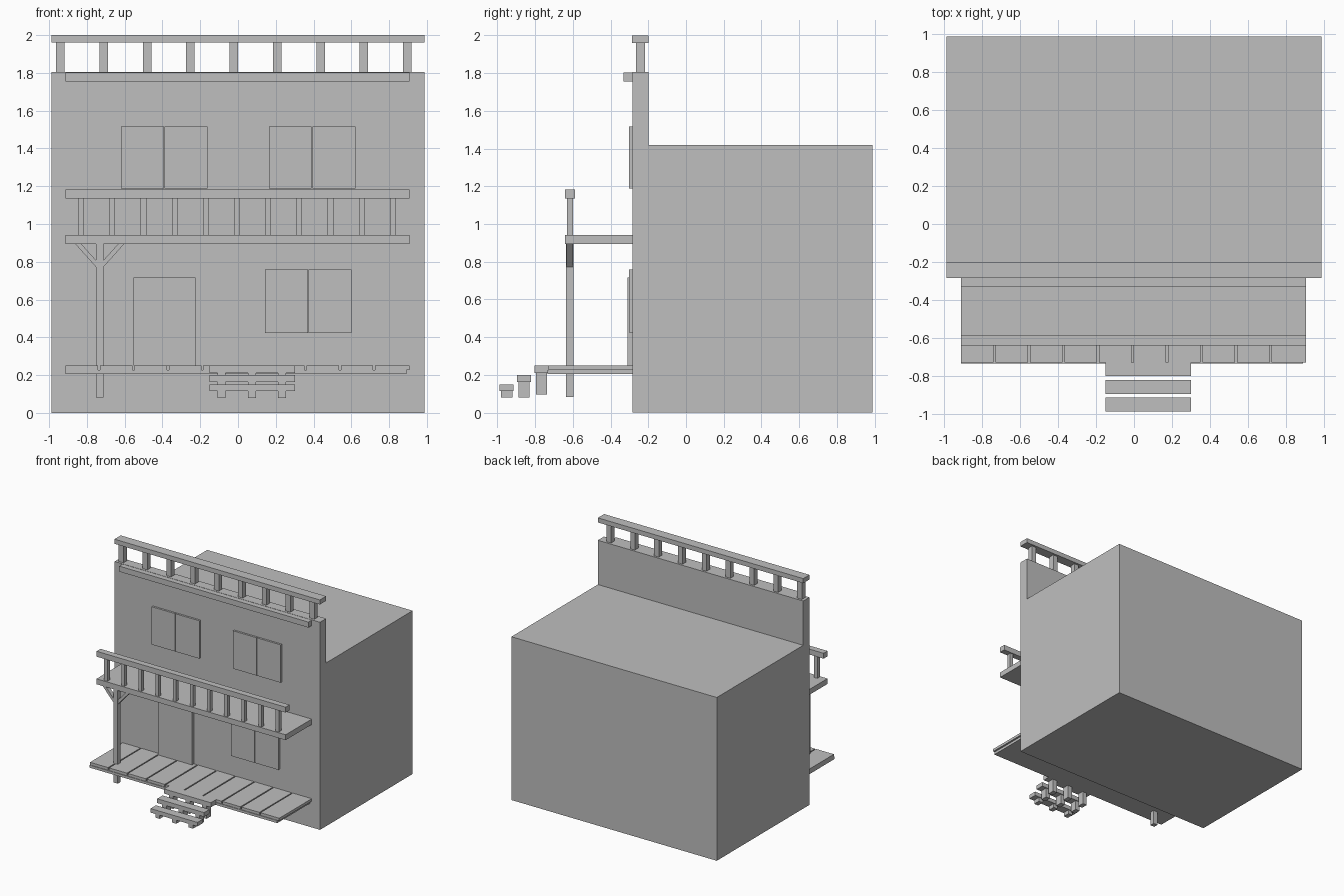
import bpy
from mathutils import Vector

cube = bpy.data.objects.get("Cube")
if cube:
    bpy.data.objects.remove(cube, do_unlink=True)

grey = bpy.data.materials.new("plain_grey")
grey.use_nodes = True
COLOUR = (0.52, 0.52, 0.52, 1)
grey.diffuse_color = COLOUR
grey.node_tree.nodes["Principled BSDF"].inputs["Base Color"].default_value = COLOUR


def prism(name, outline, y0, y1):
    """Extrude an x-z outline from y0 to y1."""
    n = len(outline)
    verts = [(x, y, z) for y in (y0, y1) for x, z in outline]
    faces = [list(range(n)), list(range(2 * n - 1, n - 1, -1))]
    faces += [[i, i + n, (i + 1) % n + n, (i + 1) % n] for i in range(n)]
    mesh = bpy.data.meshes.new(name)
    mesh.from_pydata(verts, [], faces)
    mesh.materials.append(grey)
    obj = bpy.data.objects.new(name, mesh)
    bpy.context.collection.objects.link(obj)
    return obj


def box(name, x, y, z):
    return prism(name, [(x[0], z[0]), (x[1], z[0]), (x[1], z[1]), (x[0], z[1])], *y)


def row(name, first, last, count, width, y, z):
    """Evenly spaced uprights between two centre positions."""
    for i in range(count):
        c = first + (last - first) * i / (count - 1)
        box(f"{name}_{i + 1}", (c - width / 2, c + width / 2), y, z)


FULL = (-0.988, 0.988)
PORCH = (-0.912, 0.908)
WALL = -0.284

# Building body and tall false front
box("main_building", FULL, (-0.2, 0.988), (0, 1.42))
box("false_front", FULL, (WALL, -0.2), (0, 1.805))
box("front_trim", PORCH, (-0.33, WALL), (1.755, 1.803))

# Roof railing
row("roof_baluster", -0.94, 0.896, 9, 0.045, (-0.264, -0.218), (1.805, 1.96))
box("roof_rail", FULL, (WALL - 0.002, -0.2), (1.96, 2.0))

# Door and paired window shutters
box("door", (-0.552, -0.225), (-0.31, WALL), (0.25, 0.717))
for name, x0, z in (("upper_right_window", -0.62, (1.188, 1.517)),
                    ("upper_left_window", 0.163, (1.188, 1.517)),
                    ("lower_left_window", 0.143, (0.424, 0.758))):
    box(name + "_shutter_a", (x0, x0 + 0.227), (-0.301, WALL), z)
    box(name + "_shutter_b", (x0 + 0.231, x0 + 0.458), (-0.301, WALL), z)

# Balcony and its railing
box("balcony_floor", PORCH, (-0.642, WALL), (0.895, 0.942))
row("balcony_baluster", -0.83, 0.82, 11, 0.03, (-0.632, -0.598), (0.942, 1.135))
box("balcony_rail", PORCH, (-0.642, -0.588), (1.135, 1.182))

# Support post with a diagonal brace on each side
POST = -0.732
box("post", (POST - 0.021, POST + 0.021), (-0.637, -0.596), (0.082, 0.895))
for side, name in ((-1, "right_brace"), (1, "left_brace")):
    outline = [(0.018, 0.77), (0.13, 0.895), (0.098, 0.895), (0.018, 0.806)]
    pts = [(POST + side * x, z) for x, z in outline]
    prism(name, pts if side > 0 else pts[::-1], -0.634, -0.599)

# Porch deck: base and ten planks
box("porch_base", (PORCH[0], 0.892), (-0.735, WALL), (0.205, 0.227))
pitch = (PORCH[1] - PORCH[0]) / 10
for i in range(10):
    x = PORCH[0] + i * pitch
    gap = 0.01 if i < 9 else 0
    box(f"porch_plank_{i + 1}", (x, x + pitch - gap), (-0.73, WALL), (0.227, 0.25))

# Steps, each a tread on three short legs
for i, (y0, y1, z0, z1, foot) in enumerate(((-0.803, -0.73, 0.21, 0.25, 0.095),
                                            (-0.896, -0.822, 0.163, 0.2, 0.08),
                                            (-0.988, -0.914, 0.115, 0.15, 0.08))):
    box(f"step_tread_{i + 1}", (-0.15, 0.301), (y0, y1), (z0, z1))
    row(f"step_{i + 1}_leg", -0.087, 0.233, 3, 0.042, (y0 + 0.007, y1 - 0.007), (foot, z0))
